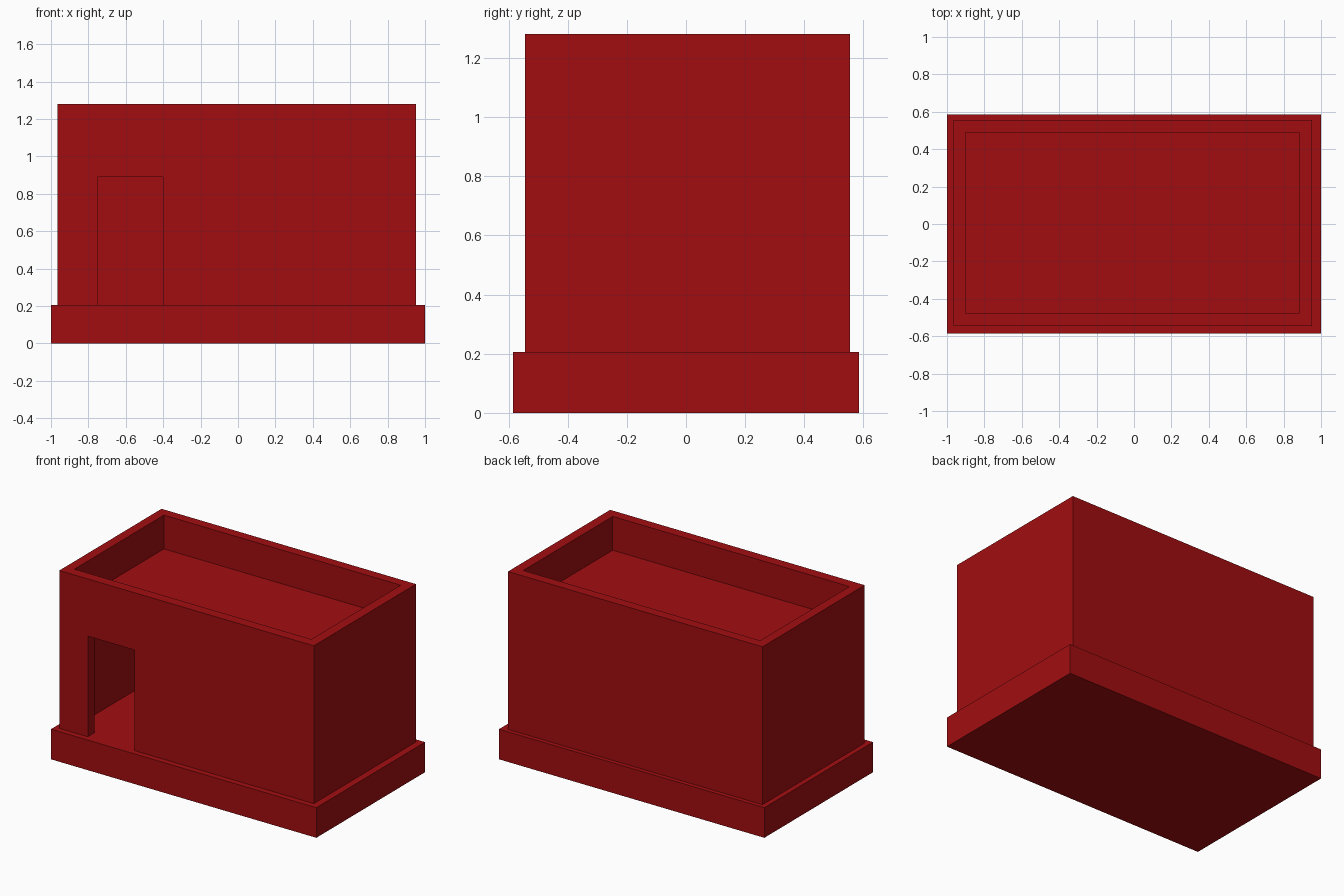
import bpy
from mathutils import Vector

default = bpy.data.objects.get("Cube")
if default:
    bpy.data.objects.remove(default, do_unlink=True)

RED = (0.36, 0.004, 0.005, 1.0)
red = bpy.data.materials.new("deep red")
red.use_nodes = True
red.diffuse_color = RED
bsdf = next(n for n in red.node_tree.nodes if n.type == 'BSDF_PRINCIPLED')
bsdf.inputs["Base Color"].default_value = RED


def box(name, low, high):
    """Axis-aligned box between two opposite corners."""
    low, high = Vector(low), Vector(high)
    bpy.ops.mesh.primitive_cube_add(size=1, location=(low + high) / 2)
    ob = bpy.context.object
    ob.name = ob.data.name = name
    ob.scale = high - low
    bpy.ops.object.transform_apply(location=False, rotation=False, scale=True)
    ob.data.materials.append(red)
    return ob


def cut(target, cutter):
    """Subtract a box from the target, then discard the box."""
    cutter.hide_render = True
    mod = target.modifiers.new("cut", 'BOOLEAN')
    mod.operation = 'DIFFERENCE'
    mod.solver = 'EXACT'
    mod.object = cutter
    bpy.context.view_layer.objects.active = target
    bpy.ops.object.modifier_apply(modifier=mod.name)
    bpy.data.objects.remove(cutter, do_unlink=True)


FLOOR, TOP = 0.205, 1.28

# Wide plinth, whose top is also the room's floor
box("foundation", (-1, -0.585, 0), (1, 0.585, FLOOR))

# Four walls left standing around a hollow room, with a doorway in front
walls = box("walls", (-0.965, -0.545, FLOOR), (0.953, 0.555, TOP))
cut(walls, box("room_cutter", (-0.9, -0.475, 0), (0.885, 0.488, 2)))
cut(walls, box("door_cutter", (-0.75, -0.7, 0), (-0.4, -0.3, 0.89)))

# Flat roof sunk below the parapet
box("roof", (-0.9, -0.475, 0.98), (0.885, 0.488, 1.05))
